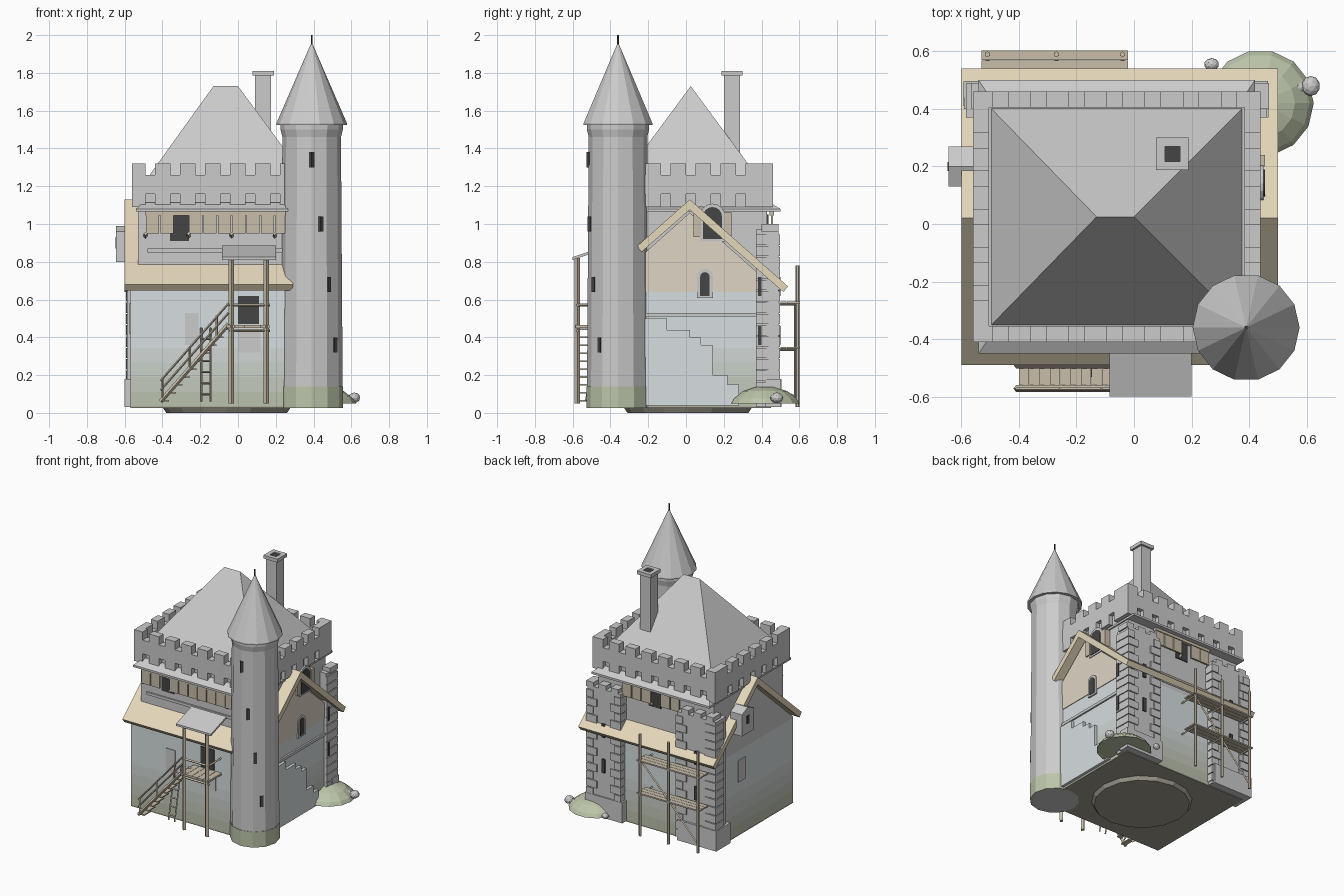
import bpy, bmesh
from math import sin, cos, pi, radians
from mathutils import Vector, Matrix

cube = bpy.data.objects.get("Cube")
if cube:
    bpy.data.objects.remove(cube, do_unlink=True)


def material(name, r, g, b):
    m = bpy.data.materials.new(name)
    m.use_nodes = True
    m.diffuse_color = (r, g, b, 1)
    node = next(n for n in m.node_tree.nodes if n.type == 'BSDF_PRINCIPLED')
    node.inputs["Base Color"].default_value = (r, g, b, 1)
    return m


TILE = material("tan_tiles", .78, .68, .49)
WOOD = material("weathered_wood", .58, .51, .40)
DARK = material("dark_opening", .06, .06, .06)
PLASTER = material("tan_plaster", .74, .66, .56)
PALE = material("pale_plaster", .68, .73, .75)
MOSS = material("moss", .50, .56, .40)
BASE = material("base_earth", .36, .34, .28)


def finish(name, bm, mat=None):
    bmesh.ops.recalc_face_normals(bm, faces=bm.faces)
    mesh = bpy.data.meshes.new(name)
    bm.to_mesh(mesh)
    bm.free()
    ob = bpy.data.objects.new(name, mesh)
    bpy.context.collection.objects.link(ob)
    if mat:
        mesh.materials.append(mat)
    return ob


def boxes(name, items, mat=None):
    """Each item is x0, x1, y0, y1, z0, z1."""
    bm = bmesh.new()
    for x0, x1, y0, y1, z0, z1 in items:
        m = Matrix.Translation(((x0 + x1) / 2, (y0 + y1) / 2, (z0 + z1) / 2))
        bmesh.ops.create_cube(bm, size=1, matrix=m @ Matrix.Diagonal((x1 - x0, y1 - y0, z1 - z0, 1)))
    return finish(name, bm, mat)


def prism(name, outline, x0, x1, mat=None):
    """Extrude a (y, z) outline along x."""
    bm = bmesh.new()
    face = bm.faces.new([bm.verts.new((x0, y, z)) for y, z in outline])
    out = bmesh.ops.extrude_face_region(bm, geom=[face])['geom']
    bmesh.ops.translate(bm, vec=(x1 - x0, 0, 0), verts=[v for v in out if isinstance(v, bmesh.types.BMVert)])
    return finish(name, bm, mat)


def loft(name, rects, mat=None):
    """Hull through x0, x1, y0, y1, z rectangles."""
    bm = bmesh.new()
    for x0, x1, y0, y1, z in rects:
        for x in (x0, x1):
            for y in (y0, y1):
                bm.verts.new((x, y, z))
    bmesh.ops.remove_doubles(bm, verts=bm.verts, dist=.0001)
    bmesh.ops.convex_hull(bm, input=bm.verts)
    bmesh.ops.dissolve_limit(bm, angle_limit=.01, verts=bm.verts, edges=bm.edges)
    return finish(name, bm, mat)


def beams(name, pairs, r, mat=WOOD, sides=4):
    bm = bmesh.new()
    for p, q in pairs:
        p, q = Vector(p), Vector(q)
        d = q - p
        m = Matrix.Translation((p + q) / 2) @ d.to_track_quat('Z', 'Y').to_matrix().to_4x4()
        bmesh.ops.create_cone(bm, cap_ends=True, segments=sides, radius1=r, radius2=r, depth=d.length, matrix=m)
    return finish(name, bm, mat)


def lathe(name, profile, cx, cy, sides, mat=None):
    bm = bmesh.new()
    rings = [[bm.verts.new((cx + r * cos(2 * pi * i / sides), cy + r * sin(2 * pi * i / sides), z))
              for i in range(sides)] for r, z in profile]
    for a, b in zip(rings, rings[1:]):
        for i in range(sides):
            j = (i + 1) % sides
            bm.faces.new((a[i], a[j], b[j], b[i]))
    bm.faces.new(rings[0])
    bm.faces.new(rings[-1])
    return finish(name, bm, mat)


def blobs(name, items, mat=None, level=2):
    """Each item is centre and radii."""
    bm = bmesh.new()
    for c, s in items:
        bmesh.ops.create_icosphere(bm, subdivisions=level, radius=1,
                                   matrix=Matrix.Translation(c) @ Matrix.Diagonal((*s, 1)))
    return finish(name, bm, mat)


def arch(y, z, w, h):
    top = z + h - w / 2
    return [(y - w / 2, z), (y + w / 2, z)] + [
        (y + w / 2 * cos(pi * i / 8), top + w / 2 * sin(pi * i / 8)) for i in range(9)]


# Footing and lower walls, mossy at the foot
lathe("footing", [(.32, 0), (.34, .03)], -.06, .01, 16, BASE)
boxes("ground_slab", [(-.57, .44, -.43, .45, .025, .035)], BASE)
bands = 8
for i in range(bands):
    t = min(1, i / 4)
    tint = material("wall_tint", .5 + .18 * t, .54 + .19 * t, .42 + .33 * t)
    z = .035 + i * .615 / bands
    boxes("lower_wall", [(-.57, .44, -.43, .45, z, z + .615 / bands)], tint)
gable = [(-.43, .64), (.45, .64), (.45, .68), (.02, 1.06), (-.43, .66)]
prism("gable_wall", gable, -.57, .43)
prism("gable_plaster", gable, .43, .445, PLASTER)
boxes("side_string_course", [(.44, .452, -.25, .37, .51, .53)])
prism("broken_facing", [(-.25, .04), (.28, .04), (.28, .15), (.22, .15), (.22, .2), (.14, .2), (.14, .36),
                        (.08, .36), (.08, .4), (.02, .4), (.02, .44), (-.1, .44), (-.1, .5), (-.25, .5)],
      .44, .46, PALE)

# Back corner piers with quoins
piers = [(.19, .46), (-.585, -.27)]
boxes("back_piers", [(a, b, .37, .49, .03, .97) for a, b in piers]
      + [(a + .02 + k * .1, a + .08 + k * .1, .4, .49, .96, 1.0) for a, b in piers for k in range(3)])
quoins = []
for k in range(15):
    z, w = .05 + k * .06, .05 + .03 * (k % 2)
    for a, b in piers:
        quoins += [(a - .006, a + w, .40, .498, z, z + .054), (b - w, b + .006, .40, .498, z, z + .054)]
    quoins += [(.4, .468, .37, .41 + w / 3, z, z + .054), (-.593, -.5, .49 - w, .496, z, z + .054)]
boxes("quoins", quoins)
boxes("corner_plinth", [(-.6, -.28, .34, .505, .03, .18), (.17, .475, .42, .5, .03, .18)])
boxes("pier_slits", [(x - .012, x + .012, .45, .501, z, z + .1) for x in (.325, -.43) for z in (.36, .62)]
      + [(.4, .471, .38, .4, z, z + .1) for z in (.36, .62)], DARK)

# Gabled roof running through the keep
def roof_outline(front, back, s=.885, ridge=1.13, t=.055):
    z = lambda y: ridge - abs(y - .02) * s
    return [(front, z(front)), (.02, ridge), (back, z(back)), (back - .025, z(back) - .03),
            (.02, ridge - t), (front + .025, z(front) - .03)]


prism("gabled_roof", roof_outline(-.49, .54), -.6, .29, TILE)
prism("gabled_roof_end", roof_outline(-.26, .54), .29, .5, TILE)

# Upper keep, pent eave, parapet and hipped roof
boxes("upper_keep", [(-.53, .41, -.37, .43, .66, 1.22)])
boxes("string_course", [(-.48, .3, -.38, -.36, .85, .87)])
loft("pent_eave", [(-.54, .42, -.45, .5, 1.065), (-.54, .42, -.45, .5, 1.08), (-.5, .38, -.39, .44, 1.115)])
X0, X1, Y0, Y1, T = -.56, .44, -.41, .46, .055


def parapet_ring(z0, z1):
    return [(X0, X1, Y0, Y0 + T, z0, z1), (X0, X1, Y1 - T, Y1, z0, z1),
            (X0, X0 + T, Y0 + T, Y1 - T, z0, z1), (X1 - T, X1, Y0 + T, Y1 - T, z0, z1)]


def solid_spans(lo, hi, first, count, pitch=.1325, gap=.052):
    cuts = [first + i * pitch for i in range(count)]
    return list(zip([lo] + [c + gap / 2 for c in cuts], [c - gap / 2 for c in cuts] + [hi]))


boxes("parapet", parapet_ring(1.16, 1.26))
merlons = []
for z0, z1 in ((1.255, 1.32), (1.09, 1.165)):
    for a, b in solid_spans(X0, X1, -.465, 7):
        merlons += [(a, b, Y0, Y0 + T, z0, z1), (a, b, Y1 - T, Y1, z0, z1)]
    for a, b in solid_spans(Y0, Y1, -.24, 5):
        merlons += [(X0, X0 + T, a, b, z0, z1), (X1 - T, X1, a, b, z0, z1)]
boxes("merlons_and_corbels", merlons)
loft("hipped_roof", [(-.5, .38, -.355, .405, 1.2), (-.5, .38, -.355, .405, 1.215), (-.13, 0, .025, .025, 1.73)])

# Chimney
boxes("chimney", [(.09, .175, .2, .285, 1.25, 1.79), (.077, .19, .187, .3, 1.785, 1.8)])
boxes("chimney_rim", [(.077, .107, .187, .3, 1.8, 1.81), (.16, .19, .187, .3, 1.8, 1.81),
                      (.107, .16, .187, .217, 1.8, 1.81), (.107, .16, .27, .3, 1.8, 1.81)])
boxes("flue", [(.107, .16, .217, .27, 1.79, 1.803)], DARK)

# Round corner tower
TX, TY = .39, -.36
lathe("tower", [(.165, .025), (.163, .3), (.155, 1.46), (.165, 1.5), (.165, 1.53)], TX, TY, 12)
lathe("tower_foot", [(.167, .025), (.167, .14)], TX, TY, 12, MOSS)
lathe("tower_roof", [(.186, 1.525), (.186, 1.535), (.006, 1.95)], TX, TY, 14)
beams("finial", [((TX, TY, 1.94), (TX, TY, 2.0))], .005, DARK, 6)
slits = []
for z, a in ((1.34, -90), (1.0, -72), (.68, -55), (.36, -38)):
    x, y = TX + .153 * cos(radians(a)), TY + .153 * sin(radians(a))
    slits.append(((x, y, z - .04), (x, y, z + .04)))
beams("tower_slits", slits, .015, DARK)

# Timber galleries beneath the eaves, front and back
for face, inner, lo, hi in ((-.42, -.36, -.49, .27), (.455, .42, -.27, .2)):
    n = round((hi - lo) / .076)
    w = (hi - lo) / n
    boxes("gallery_boards", [(lo + i * w + .003, lo + (i + 1) * w - .003, face - .006, face + .006, .95, 1.065)
                             for i in range(n) if i != 2], WOOD)
    beams("gallery_struts", [((lo + i * w, inner, .93), (lo + i * w, face, .95)) for i in range(0, n + 1, 3)], .01)
    boxes("gallery_rail", [(lo, hi, face - .012, face + .012, 1.045, 1.065)], WOOD)
boxes("keep_windows", [(-.36, -.26, -.376, -.36, .91, 1.05), (-.1, 0, .42, .437, .92, 1.05)], DARK)

# Side windows
for y, z, w, h, x in ((.1, .62, .05, .125, .445), (.14, .92, .1, .17, .445)):
    prism("window_surround", arch(y, z - .012, w + .035, h + .03), x - .05, x + .006)
    prism("window_opening", arch(y, z, w, h), x - .04, x + .01, DARK)
boxes("side_shutters", [(.41, .455, y, y + .04, .93, 1.06) for y in (.04, .2)], WOOD)

# Overhanging closet on the far side
prism("closet", [(.13, .8), (.27, .8), (.27, .96), (.2, .99), (.13, .96)], -.645, -.55)
boxes("closet_slit", [(-.648, -.64, .185, .215, .87, .93)], DARK)
boxes("stone_patches", [(-.28, -.21, -.436, -.42, .36, .53), (0, .12, -.436, -.42, .32, .43),
                        (-.576, -.56, .13, .21, .42, .58)])
boxes("door", [(0, .11, -.437, -.42, .47, .62)], DARK)

# Front stair, landing and canopy
steps = [(-.4 + i * .036, .06 + i * .042) for i in range(10)]
boxes("stair_treads", [(x, x + .035, -.57, -.49, z, z + .008) for x, z in steps], WOOD)
stringers = [((-.41, y, .06), (-.05, y, .47)) for y in (-.572, -.49)]
rails = [((-.41, -.575, z), (-.05, -.575, z + .41)) for z in (.12, .17)]
rails += [((x, -.575, z), (x, -.575, z + .12)) for x, z in steps[::4]]
beams("stair_stringers", stringers, .012)
beams("stair_rails", rails, .006)
boxes("landing", [(-.06 + i * .046, -.016 + i * .046, -.585, -.43, .45, .465) for i in range(5)], WOOD)
beams("landing_rails", [((-.05, -.575, .57), (.17, -.575, .57)), ((.16, -.575, .57), (.16, -.43, .57)),
                        ((-.05, -.575, .435), (.17, -.575, .435))], .008)
beams("canopy_posts", [((x, -.575, .05), (x, -.575, .82)) for x in (-.035, .15)], .015)
prism("canopy", [(-.6, .81), (-.42, .87), (-.42, .885), (-.6, .825)], -.085, .2)
ladder = [((x, -.53, .06), (x, -.45, .45)) for x in (-.195, -.145)]
ladder += [((-.195, -.53 + .08 * t, .06 + .39 * t), (-.145, -.53 + .08 * t, .06 + .39 * t))
           for t in (.1, .25, .4, .55, .7, .85)]
beams("ladder", ladder, .006)

# Back scaffold
posts = (-.51, -.27, -.04)
beams("scaffold_posts", [((x, .59, .03), (x, .59, .78)) for x in posts], .01, WOOD, 6)
boxes("scaffold_decks", [(-.53, -.02, y, y + .033, z, z + .01) for z in (.34, .58) for y in (.5, .535, .57)], WOOD)
beams("scaffold_braces", [((-.51, .58, .08), (-.27, .58, .34)), ((-.27, .58, .34), (-.04, .58, .58))]
      + [((x, .45, z), (x, .6, z)) for x in posts for z in (.335, .575)], .007)

# Grassy mound and boulders
mound = lathe("mound", [(.185, .05), (.17, .075), (.12, .115), (.05, .138)], .44, .42, 14, MOSS)
blobs("boulders", [((.615, .48, .08), (.032, .035, .028)), ((.57, .475, .075), (.03, .022, .022)),
                   ((.27, .555, .08), (.026, .022, .022))])
